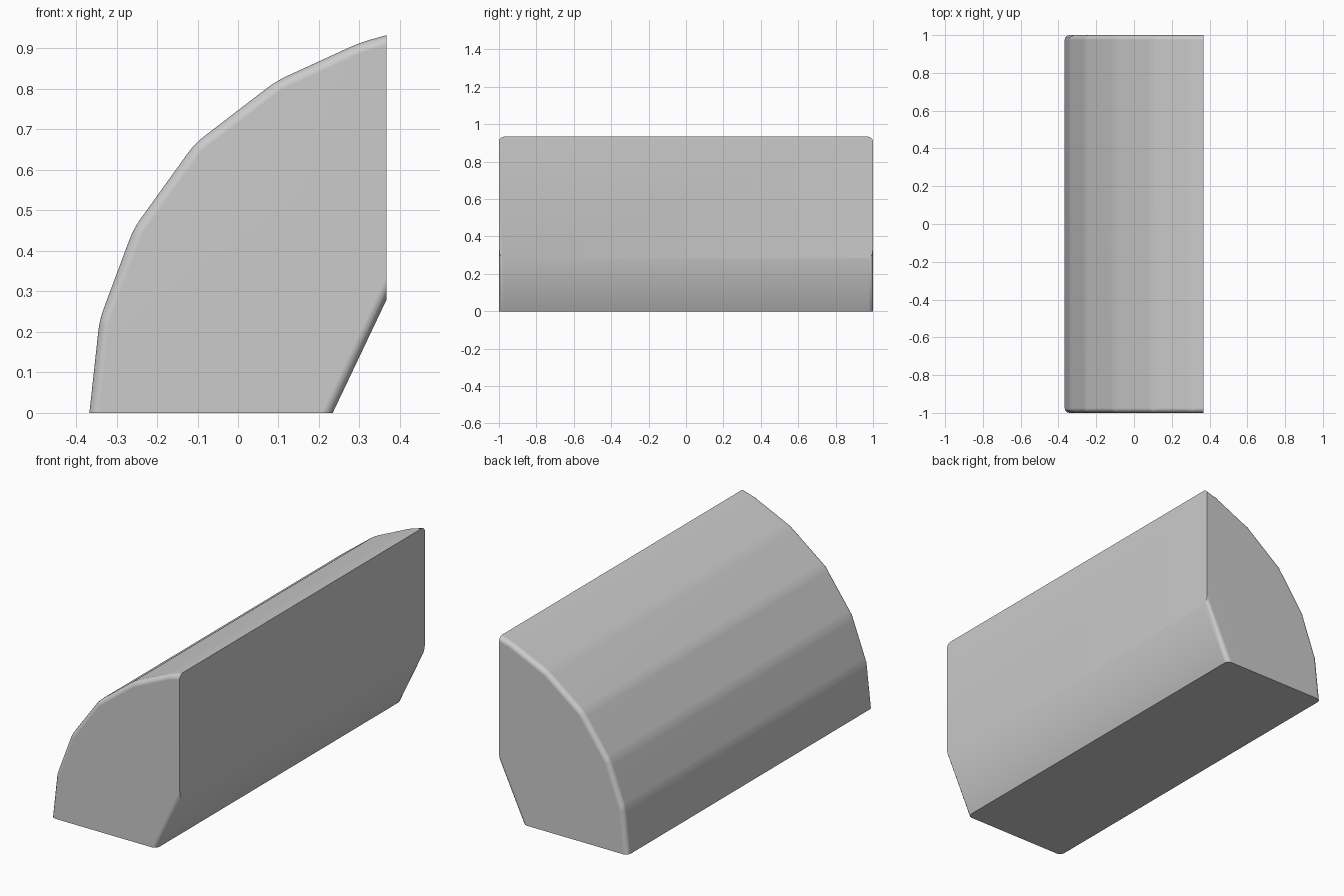
import bpy, bmesh, math

if "Cube" in bpy.data.objects:
    bpy.data.objects.remove(bpy.data.objects["Cube"])

# Cross-section: faceted curved back, flat front face, under-chamfer, flat base
CURVE = [(-0.367, 0), (-0.342, 0.23), (-0.258, 0.455), (-0.107, 0.665),
         (0.095, 0.82), (0.30, 0.914), (0.367, 0.933)]
PROFILE = CURVE + [(0.367, 0.28), (0.234, 0)]
HALF = 1.0
n = len(PROFILE)
last = len(CURVE) - 1

bm = bmesh.new()
front = [bm.verts.new((x, -HALF, z)) for x, z in PROFILE]
back = [bm.verts.new((x, HALF, z)) for x, z in PROFILE]
bm.faces.new(front)
bm.faces.new(back[::-1])
for i in range(n):
    j = (i + 1) % n
    bm.faces.new((front[i], back[i], back[j], front[j]))
bmesh.ops.recalc_face_normals(bm, faces=bm.faces[:])

# Soften the end rims of the curve and chamfer, and the creases between facets
soft = []
for ring in (front, back):
    for i in list(range(last)) + [last + 1]:
        soft.append(bm.edges.get((ring[i], ring[i + 1])))
for i in range(1, last):
    soft.append(bm.edges.get((front[i], back[i])))
bmesh.ops.bevel(bm, geom=soft, offset=0.025, offset_type='OFFSET',
                segments=3, profile=0.5, affect='EDGES', clamp_overlap=True)

mesh = bpy.data.meshes.new("curved_block")
bm.to_mesh(mesh)
bm.free()
block = bpy.data.objects.new("curved_block", mesh)
bpy.context.collection.objects.link(block)

# Smooth shading with sharp flat-face borders
bpy.context.view_layer.objects.active = block
block.select_set(True)
bpy.ops.object.shade_smooth_by_angle(angle=math.radians(35))
wn = block.modifiers.new("face_weighting", 'WEIGHTED_NORMAL')
wn.keep_sharp = True
